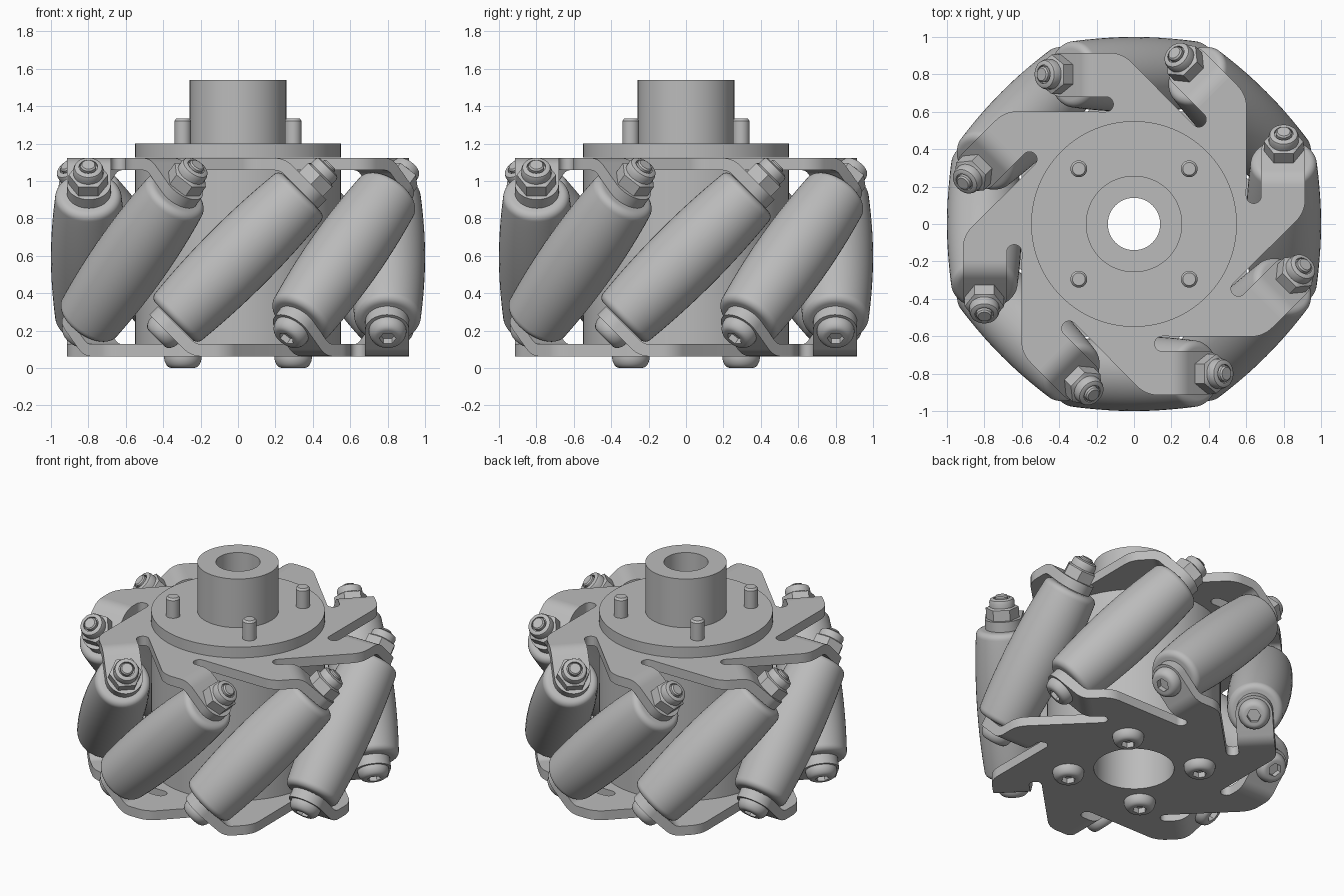
import bpy, bmesh
from math import sin, cos, pi, radians, sqrt
from mathutils import Matrix, Vector

if "Cube" in bpy.data.objects:
    bpy.data.objects.remove(bpy.data.objects["Cube"])

MID = 0.5925          # height of the roller centres
AXIS_R = 0.8          # distance of roller axes from the wheel axis
PLATE_Z, THICK = 0.4975, 0.065
ARMS = 8

steel = bpy.data.materials.new("grey_steel")
steel.use_nodes = True
GREY = (0.5, 0.5, 0.5, 1)
steel.diffuse_color = GREY
steel.node_tree.nodes["Principled BSDF"].inputs["Base Color"].default_value = GREY


def finish(name, bm, matrix):
    bmesh.ops.remove_doubles(bm, verts=bm.verts, dist=0.0001)
    bmesh.ops.recalc_face_normals(bm, faces=bm.faces)
    mesh = bpy.data.meshes.new(name)
    bm.to_mesh(mesh)
    bm.free()
    mesh.materials.append(steel)
    ob = bpy.data.objects.new(name, mesh)
    ob.matrix_world = matrix
    bpy.context.collection.objects.link(ob)
    bpy.ops.object.select_all(action="DESELECT")
    ob.select_set(True)
    bpy.context.view_layer.objects.active = ob
    bpy.ops.object.shade_smooth_by_angle(angle=radians(32))
    return ob


def lathe(name, profile, matrix, closed=False, n=48):
    """Spin (radius, height) points; a third value 'hex' makes that ring hexagonal."""
    bm = bmesh.new()
    rings = []
    for r, z, *kind in profile:
        ring = []
        for i in range(n):
            a = 2 * pi * i / n
            k = cos(pi / 6) / cos(a % (pi / 3) - pi / 6) if kind else 1
            ring.append(bm.verts.new((r * k * cos(a), r * k * sin(a), z)))
        rings.append(ring)
    pairs = list(zip(rings, rings[1:]))
    if closed:
        pairs.append((rings[-1], rings[0]))
    for lo, hi in pairs:
        for i in range(n):
            j = (i + 1) % n
            bm.faces.new((lo[i], lo[j], hi[j], hi[i]))
    return finish(name, bm, matrix)


def arc(cx, cy, r, start, end, n):
    return [(cx + r * cos(radians(start + (end - start) * i / n)),
             cy + r * sin(radians(start + (end - start) * i / n))) for i in range(n + 1)]


# Bent tab measurements
IN, OUT, BEND_R = 0.68, 0.915, 0.1
HALF = (OUT - IN) / 2
TAB_S = 0.52
BEND_Y = TAB_S * sqrt(2) - PLATE_Z
TAN = BEND_R * sin(pi / 8) / cos(pi / 8)
ROOT = BEND_Y - TAN


def tab_stations():
    """Yield (centre y, centre z, slope angle, half width) along the bent tab."""
    for i in range(9):
        a = pi / 4 * i / 8
        yield ROOT + BEND_R * sin(a), PLATE_Z - BEND_R * (1 - cos(a)), a, HALF
    hole = (BEND_Y - PLATE_Z + TAB_S * sqrt(2)) / 2
    hole = TAB_S / sqrt(2)
    for i in range(13):
        a = pi / 2 * i / 12
        d = HALF * sin(a) / sqrt(2)
        yield hole + d, hole - d, pi / 4, max(HALF * cos(a), 0.004)


def add_tab(bm, turn):
    last = None
    mid = (IN + OUT) / 2
    for y, z, a, w in tab_stations():
        off = Vector((0, sin(a), cos(a))) * THICK / 2
        ring = [bm.verts.new(turn @ (Vector((mid + sx * w, y, z)) + sz * off))
                for sx, sz in ((-1, -1), (1, -1), (1, 1), (-1, 1))]
        if last:
            for i in range(4):
                j = (i + 1) % 4
                bm.faces.new((last[i], last[j], ring[j], ring[i]))
        last = ring
    bm.faces.new(last)


def side_plate(name, matrix):
    # One arm: rounded outer corner, tab root, slot; the slot wall leads to the next arm
    arm = arc(OUT - 0.16, 0.13, 0.16, -45, 0, 8)
    arm += [(OUT, ROOT), (IN, ROOT)] + arc(0.64, 0.15, 0.04, 0, -180, 10)
    bm = bmesh.new()
    outline = []
    for k in range(ARMS):
        turn = Matrix.Rotation(2 * pi * k / ARMS, 3, "Z")
        outline += [turn @ Vector((x, y, PLATE_Z - THICK / 2)) for x, y in arm]
    bore = [Vector((x, y, PLATE_Z - THICK / 2)) for x, y in arc(0, 0, 0.255, 0, 352.5, 47)]
    edges = []
    for loop in (outline, bore):
        vs = [bm.verts.new(p) for p in loop]
        edges += [bm.edges.new((vs[i - 1], vs[i])) for i in range(len(vs))]
    fill = bmesh.ops.triangle_fill(bm, edges=edges, use_beauty=True)
    faces = [f for f in fill["geom"] if isinstance(f, bmesh.types.BMFace)]
    top = bmesh.ops.extrude_face_region(bm, geom=faces, use_keep_orig=True)
    bmesh.ops.translate(bm, vec=(0, 0, THICK),
                        verts=[v for v in top["geom"] if isinstance(v, bmesh.types.BMVert)])
    for k in range(ARMS):
        add_tab(bm, Matrix.Rotation(2 * pi * k / ARMS, 3, "Z"))
    return finish(name, bm, matrix)


centre = Matrix.Translation((0, 0, MID))
side_plate("top_plate", centre)
side_plate("bottom_plate", centre @ Matrix.Rotation(pi, 4, "X"))

# Central drum, flange and hub
here = Matrix.Identity(4)
lathe("drum", [(0.255, 0.125), (0.55, 0.125), (0.55, 1.06), (0.255, 1.06)], here, True, 96)
lathe("hub_flange", [(0.14, 1.125), (0.55, 1.125), (0.55, 1.2), (0.14, 1.2)], here, True, 96)
lathe("hub", [(0.14, 1.2), (0.258, 1.2), (0.258, 1.54), (0.14, 1.54)], here, True, 64)

# Button head with hexagonal socket, from its seat (z = 0) outwards
dome = [(0.1 - 0.03 * (1 - cos(a)) - 0.006 * a, 0.012 + 0.05 * sin(a))
        for a in [pi / 2 * i / 6 for i in range(7)]]
head = [(0, 0), (0.1, 0)] + dome + [(0.045, 0.062, "hex"), (0.045, 0.025, "hex"), (0, 0.025)]

# Clamp screws through the hub
for sx in (-1, 1):
    for sy in (-1, 1):
        at = Matrix.Translation((sx * 0.295, sy * 0.295, 0))
        lathe("clamp_screw_pin", [(0, 1.19), (0.045, 1.19), (0.045, 1.322),
                                  (0.034, 1.335), (0, 1.335)], at, n=24)
        lathe("clamp_screw_head", head,
              at @ Matrix.Translation((0, 0, 0.0625)) @ Matrix.Rotation(pi, 4, "X"))

# Barrel roller profile with rounded ends
HALF_LEN, FILLET, END_R = 0.485, 0.04, 0.178
flank = HALF_LEN - FILLET
side = [(0.2 - (0.2 - END_R) * (z / flank) ** 2, z)
        for z in [flank * i / 8 for i in range(-8, 9)]]
cap = arc(END_R - FILLET, flank, FILLET, 0, 90, 6)[1:] + [(0, HALF_LEN)]
barrel = [(r, -z) for r, z in reversed(cap)] + side + cap

# Lock nut: hexagon, domed collar and protruding thread
nut = [(0, 0), (0.105, 0, "hex"), (0.105, 0.07, "hex"), (0.08, 0.078), (0.08, 0.11),
       (0.074, 0.125), (0.06, 0.132), (0.05, 0.132), (0.05, 0.115), (0.042, 0.115),
       (0.042, 0.14), (0.034, 0.148), (0, 0.148)]

seat = TAB_S + THICK / 2
for k in range(ARMS):
    axis = (centre @ Matrix.Rotation(2 * pi * k / ARMS, 4, "Z")
            @ Matrix.Translation((AXIS_R, 0, 0)) @ Matrix.Rotation(-pi / 4, 4, "X"))
    lathe("roller", barrel, axis)
    lathe("roller_bolt_nut", nut, axis @ Matrix.Translation((0, 0, seat)))
    lathe("roller_bolt_head", head,
          axis @ Matrix.Rotation(pi, 4, "X") @ Matrix.Translation((0, 0, seat)))
